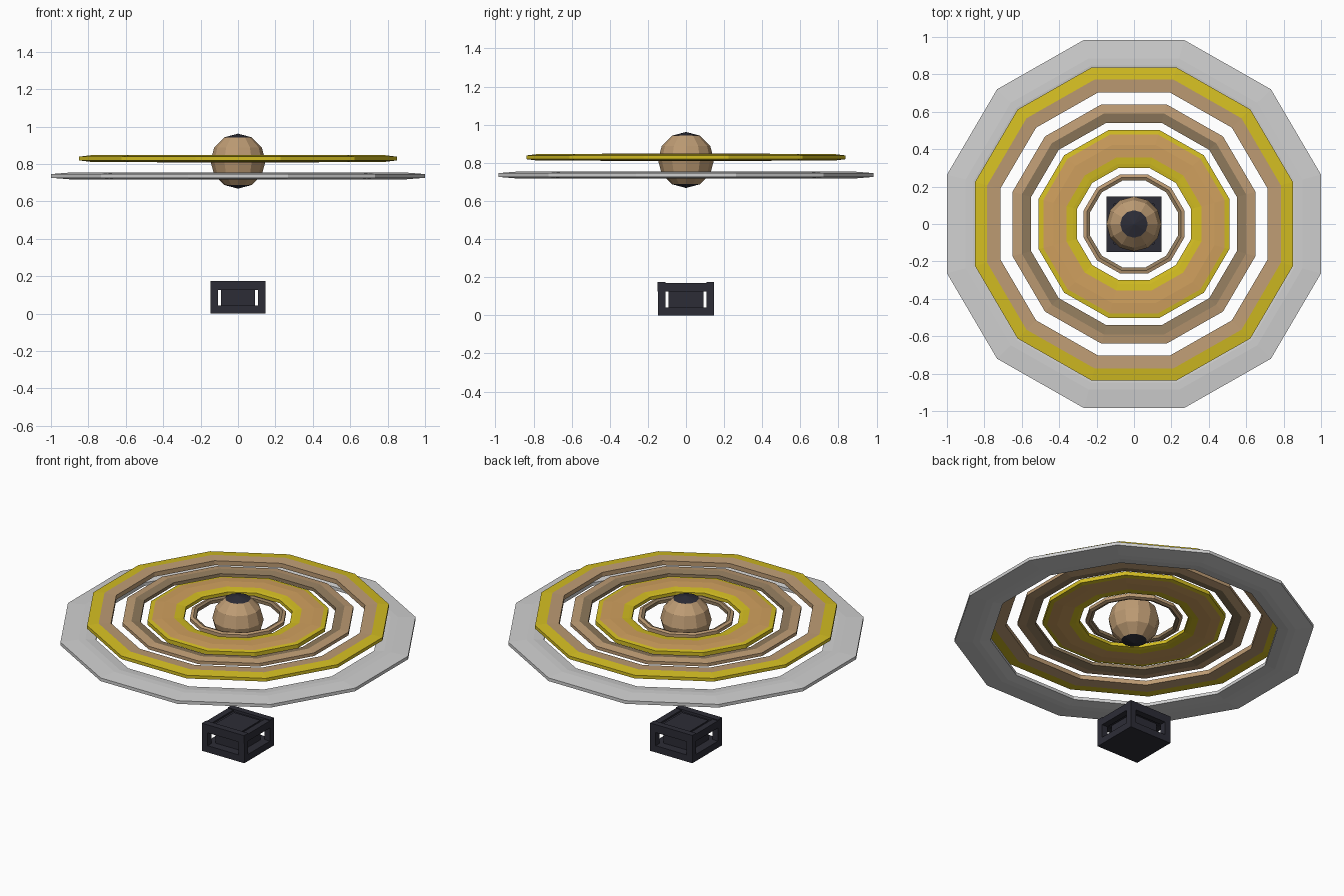
import bpy, bmesh, math

if "Cube" in bpy.data.objects:
    bpy.data.objects.remove(bpy.data.objects["Cube"])

def srgb(r, g, b):
    f = lambda c: (c / 255 / 12.92) if c < 10 else ((c / 255 + 0.055) / 1.055) ** 2.4
    return (f(r), f(g), f(b), 1)

def material(name, rgb):
    m = bpy.data.materials.new(name)
    m.diffuse_color = srgb(*rgb)
    m.use_nodes = True
    m.node_tree.nodes["Principled BSDF"].inputs["Base Color"].default_value = m.diffuse_color
    return m

GREY = material("pale grey", (208, 208, 208))
YELLOW = material("yellow", (212, 190, 34))
TAN = material("tan", (190, 156, 116))
DARK_TAN = material("dark tan", (146, 124, 94))
ORANGE = material("orange", (208, 160, 94))
BLACK = material("blue black", (44, 44, 54))

def finish(name, bm, mats):
    bmesh.ops.recalc_face_normals(bm, faces=bm.faces)
    me = bpy.data.meshes.new(name)
    bm.to_mesh(me)
    bm.free()
    for m in mats:
        me.materials.append(m)
    ob = bpy.data.objects.new(name, me)
    bpy.context.collection.objects.link(ob)
    return ob

def ring(name, z, profile, bands):
    """Twelve-sided ring. profile: (flat radius, half thickness) from outside in;
    bands: the material of each step between neighbouring profile points."""
    bm = bmesh.new()
    mats = list(dict.fromkeys(bands))
    n = len(profile)
    section = [(r, h) for r, h in profile] + [(r, -h) for r, h in reversed(profile)]
    slots = [mats.index(b) for b in bands]
    slots = slots + [slots[-1]] + slots[::-1] + [slots[0]]
    loops = []
    for i in range(12):
        a = math.radians(15 + 30 * i)
        k = 1 / math.cos(math.radians(15))
        loops.append([bm.verts.new((r * k * math.cos(a), r * k * math.sin(a) * 0.984, z + h))
                      for r, h in section])
    for i in range(12):
        p, q = loops[i], loops[(i + 1) % 12]
        for j in range(2 * n):
            l = (j + 1) % (2 * n)
            bm.faces.new((p[j], q[j], q[l], p[l])).material_index = slots[j]
    return finish(name, bm, mats)

# Lower wide ring
ring("outer_ring", 0.736, [(1.0, 0.010), (0.90, 0.018), (0.86, 0.018), (0.80, 0.010)], [GREY] * 3)

# Upper disc of concentric rings
ring("yellow_rim_ring", 0.829, [(0.85, 0.010), (0.785, 0.018), (0.715, 0.014)], [YELLOW, TAN])
ring("middle_ring", 0.829, [(0.65, 0.010), (0.60, 0.018), (0.55, 0.010)], [TAN, DARK_TAN])
ring("broad_ring", 0.829,
     [(0.51, 0.012), (0.485, 0.016), (0.43, 0.020), (0.36, 0.018), (0.325, 0.014), (0.305, 0.010)],
     [YELLOW, ORANGE, ORANGE, YELLOW, YELLOW])
ring("inner_ring", 0.829, [(0.27, 0.010), (0.252, 0.016), (0.235, 0.010)], [TAN, DARK_TAN])

# Planet ball with dark polar caps
bm = bmesh.new()
bmesh.ops.create_uvsphere(bm, u_segments=12, v_segments=6, radius=0.147)
for f in bm.faces:
    f.material_index = int(abs(f.calc_center_median().z) > 0.125)
for v in bm.verts:
    v.co.z += 0.815
finish("planet", bm, [TAN, BLACK])

# Projector base: boxes given as x, y, z ranges
def box(name, x, y, z):
    bm = bmesh.new()
    bmesh.ops.create_cube(bm, size=1)
    for v in bm.verts:
        for i, (lo, hi) in enumerate((x, y, z)):
            v.co[i] = (lo + hi) / 2 + v.co[i] * (hi - lo)
    return finish(name, bm, [BLACK])

W, P = 0.147, 0.108
box("base_plate", (-W, W), (-W, W), (0, 0.042))
box("base_core", (-0.092, 0.092), (-0.092, 0.092), (0.042, 0.165))
for sx in (-1, 1):
    xs = sorted((sx * P, sx * W))
    side = "left" if sx < 0 else "right"
    box("top_bar_" + side, xs, (-P, P), (0.125, 0.17))
    for sy in (-1, 1):
        end = "front" if sy < 0 else "back"
        box(f"post_{end}_{side}", xs, sorted((sy * P, sy * W)), (0.042, 0.125))
box("top_bar_front", (-W, W), (-W - 0.003, -P), (0.125, 0.175))
box("top_bar_back", (-W, W), (P, W), (0.125, 0.175))
box("top_panel", (-P, P), (-P, P), (0.13, 0.16))
